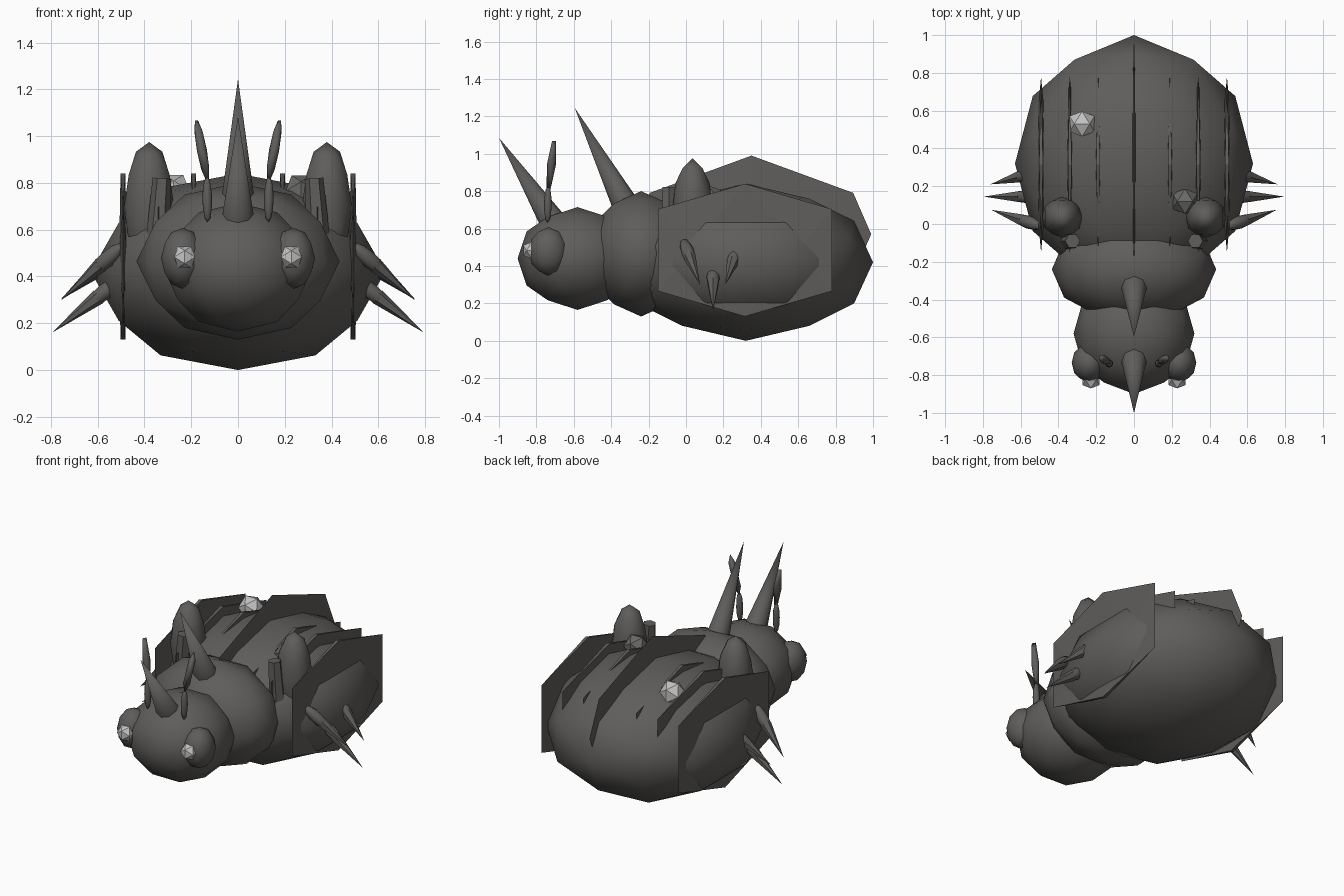
import bpy, bmesh, math
from mathutils import Vector, Matrix

if "Cube" in bpy.data.objects:
    bpy.data.objects.remove(bpy.data.objects["Cube"])


def material(name, v):
    m = bpy.data.materials.new(name)
    m.diffuse_color = (v[0], v[1], v[2], 1)
    m.use_nodes = True
    m.node_tree.nodes["Principled BSDF"].inputs["Base Color"].default_value = m.diffuse_color
    return m


SHELL = material("dark grey shell", (0.115, 0.11, 0.105))
PALE = material("pale grey", (0.55, 0.55, 0.55))
DULL = material("dull grey", (0.14, 0.14, 0.135))


def finish(bm, name, mat, smooth=True):
    bmesh.ops.recalc_face_normals(bm, faces=bm.faces[:])
    for f in bm.faces:
        f.smooth = smooth
    me = bpy.data.meshes.new(name)
    bm.to_mesh(me)
    bm.free()
    me.materials.append(mat)
    ob = bpy.data.objects.new(name, me)
    bpy.context.collection.objects.link(ob)
    return ob


def ico(name, loc, rad, mat=SHELL, detail=1, smooth=True, axis=None):
    """Icosahedron with edges across the axes; axis turns its z."""
    bm = bmesh.new()
    t = (1 + math.sqrt(5)) / 2
    for a in (-1, 1):
        for b in (-t, t):
            for co in ((a, 0, b), (0, b, a), (b, a, 0)):
                bm.verts.new(Vector(co).normalized())
    bmesh.ops.convex_hull(bm, input=bm.verts[:])
    if detail:
        bmesh.ops.subdivide_edges(bm, edges=bm.edges[:], cuts=1, use_grid_fill=True)
        for v in bm.verts:
            v.co.normalize()
    rot = Vector(axis).to_track_quat('Z', 'Y').to_matrix().to_4x4() if axis else Matrix()
    bm.transform(Matrix.Translation(loc) @ rot @ Matrix.Diagonal((*rad, 1)))
    return finish(bm, name, mat, smooth)


def cone(name, base, tip, r1, r2=0.0, sides=8):
    bm = bmesh.new()
    base, tip = Vector(base), Vector(tip)
    d = tip - base
    bmesh.ops.create_cone(bm, cap_ends=True, segments=sides, radius1=r1,
                          radius2=r2, depth=d.length)
    bm.transform(Matrix.Translation((base + tip) / 2)
                 @ d.to_track_quat('Z', 'Y').to_matrix().to_4x4())
    ob = finish(bm, name, SHELL)
    bpy.context.view_layer.objects.active = ob
    ob.select_set(True)
    bpy.ops.object.shade_smooth_by_angle(angle=math.radians(50))
    ob.select_set(False)
    return ob


def spindle(name, a, b, r, detail=1):
    a, b = Vector(a), Vector(b)
    ico(name, (a + b) / 2, (r, r, (b - a).length / 2), detail=detail, axis=b - a)


# main body masses
ico("abdomen", (0, 0.32, 0.42), (0.63, 0.68, 0.42))
ico("thorax", (0, -0.24, 0.465), (0.435, 0.285, 0.335))
ico("head", (0, -0.58, 0.44), (0.32, 0.32, 0.275))

# horns
cone("head_horn", (0, -0.695, 0.61), (0, -1.0, 1.085), 0.075)
cone("thorax_horn", (0, -0.31, 0.70), (0, -0.595, 1.245), 0.075)

# tall lens-shaped fin along the back
bm = bmesh.new()
outline = [(0, 1), (0.85, 0.526), (1, 0), (0.85, -0.526),
           (0, -1), (-0.85, -0.526), (-1, 0), (-0.85, 0.526)]
rim = [bm.verts.new((0, 0.35 + 0.64 * y, 0.57 + 0.42 * z)) for y, z in outline]
for x in (-0.022, 0.022):
    hub = bm.verts.new((x, 0.35, 0.57))
    for i in range(8):
        bm.faces.new((rim[i], rim[(i + 1) % 8], hub))
finish(bm, "centre_fin", SHELL, False)

for s, side in ((-1, "left"), (1, "right")):
    # eyes with pale glints
    ico(side + "_eye", (s * 0.237, -0.735, 0.478), (0.093, 0.105, 0.13))
    ico(side + "_eye_glint", (s * 0.228, -0.825, 0.483), (0.053,) * 3, PALE, 0, False)

    # two-part antennae
    spindle(side + "_antenna_lower", (s * 0.13, -0.74, 0.63), (s * 0.133, -0.737, 0.83), 0.021)
    spindle(side + "_antenna_upper", (s * 0.127, -0.737, 0.79), (s * 0.182, -0.703, 1.09), 0.024, 0)

    # thin hexagonal ridges on the back
    for x in (0.19, 0.34, 0.492):
        ico(side + "_ridge", (s * x, 0.315, 0.485), (0.02, 0.546, 0.417), detail=0, smooth=False)

    # shoulder humps and the short pegs before them
    ico(side + "_shoulder_hump", (s * 0.38, 0.035, 0.695), (0.108, 0.108, 0.28))
    cone(side + "_shoulder_peg", (s * 0.345, -0.09, 0.55), (s * 0.325, -0.09, 0.82), 0.05, 0.04, 6)

    # three spiny legs
    for base, tip in (((0.53, 0.0, 0.50), (0.755, 0.075, 0.30)),
                      ((0.53, 0.145, 0.365), (0.795, 0.145, 0.16)),
                      ((0.55, 0.265, 0.47), (0.76, 0.21, 0.30))):
        a, b = Vector(base), Vector(tip)
        a.x *= s
        b.x *= s
        knee = a.lerp(b, 0.25)
        spindle(side + "_leg_upper", a.lerp(b, -0.2), a.lerp(b, 0.45), 0.035)
        cone(side + "_leg_spine", knee, b, 0.034, 0, 6)

# lumps between the ridges
ico("pale_back_lump", (-0.275, 0.53, 0.768), (0.078,) * 3, PALE, 0, False)
ico("dull_back_lump", (0.27, 0.12, 0.765), (0.078,) * 3, DULL, 0, False)
